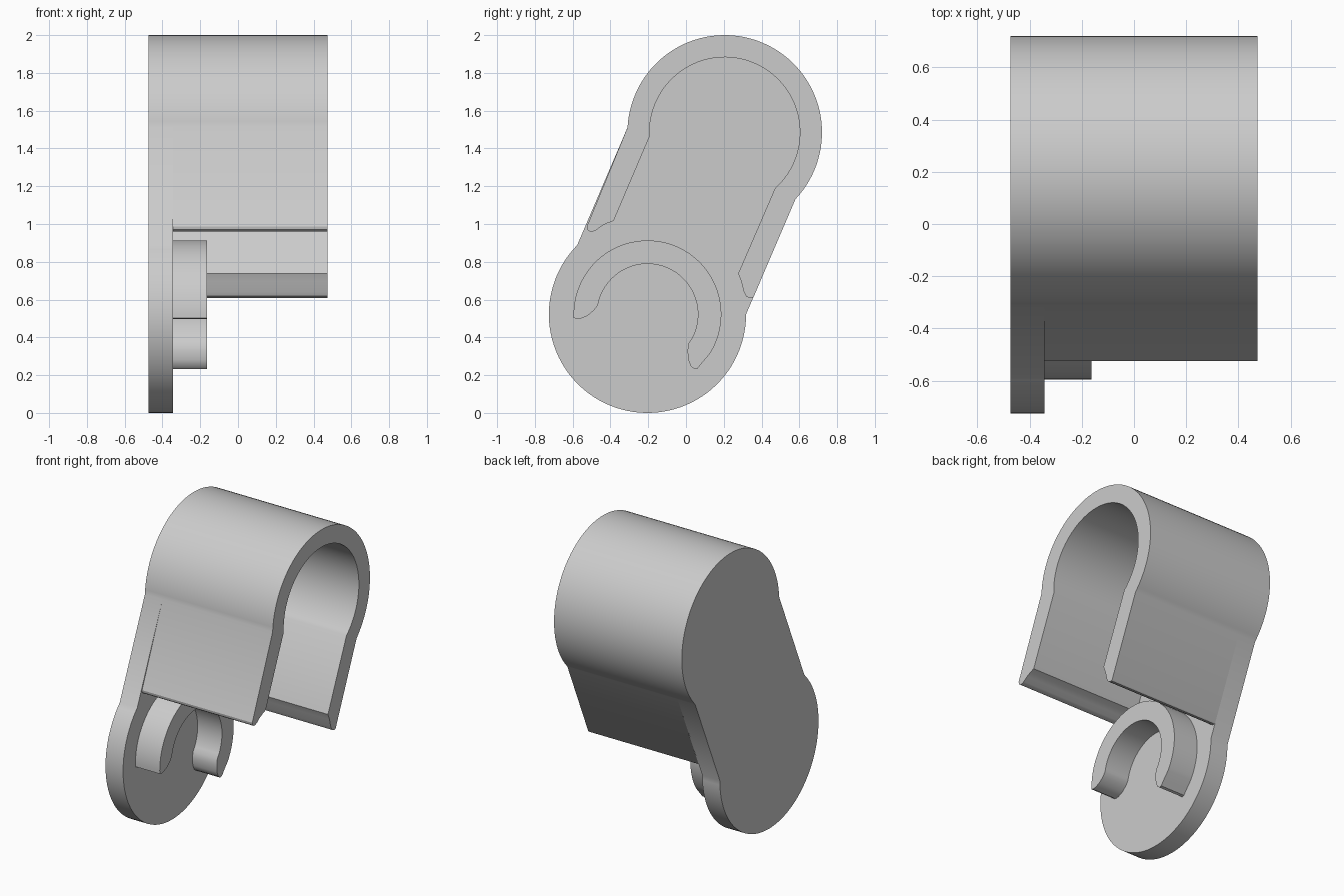
import bpy
import bmesh
from math import cos, sin, radians

cube = bpy.data.objects.get("Cube")
if cube:
    bpy.data.objects.remove(cube, do_unlink=True)

grey = bpy.data.materials.new("light grey")
grey.use_nodes = True
colour = (0.6, 0.6, 0.6, 1)
grey.diffuse_color = colour
grey.node_tree.nodes["Principled BSDF"].inputs["Base Color"].default_value = colour

UPPER = (0.205, 1.485)   # centre of the large clip (y, z)
LOWER = (-0.204, 0.522)  # centre of the round base
LEFT, FACE, RIGHT = -0.473, -0.343, 0.473


def arc(centre, radius, start, end, steps=64):
    """Points on a circle from start to end, in degrees."""
    angles = [radians(start + (end - start) * i / steps) for i in range(steps + 1)]
    return [(centre[0] + radius * cos(a), centre[1] + radius * sin(a)) for a in angles]


def extrude(name, profile, x0, x1, cap_start=True):
    """Extrude an anticlockwise (y, z) profile along x."""
    bm = bmesh.new()
    a = [bm.verts.new((x0, y, z)) for y, z in profile]
    b = [bm.verts.new((x1, y, z)) for y, z in profile]
    n = len(profile)
    for i in range(n):
        j = (i + 1) % n
        bm.faces.new((a[i], a[j], b[j], b[i]))
    bm.faces.new(b)
    if cap_start:
        bm.faces.new(a[::-1])
    mesh = bpy.data.meshes.new(name)
    bm.to_mesh(mesh)
    bm.free()
    mesh.materials.append(grey)
    obj = bpy.data.objects.new(name, mesh)
    bpy.context.collection.objects.link(obj)
    bpy.ops.object.select_all(action="DESELECT")
    obj.select_set(True)
    bpy.context.view_layer.objects.active = obj
    bpy.ops.object.shade_smooth_by_angle(angle=radians(30))
    return obj


# Back plate: two discs joined by a slanted web
outer_arc = arc(UPPER, 0.515, -43.4, 177)
extrude("back_plate", outer_arc + arc(LOWER, 0.522, 135.4, 360), LEFT, FACE)

# Large clip: a long hooked wall with rounded, bevelled lips
front_lip = [(-0.525, 0.987), (-0.522, 0.97), (-0.51, 0.961), (-0.495, 0.96),
             (-0.475, 0.968), (-0.445, 0.99), (-0.415, 1.005), (-0.383, 1.017)]
back_lip = [(0.276, 0.737), (0.293, 0.695), (0.306, 0.642), (0.318, 0.618),
            (0.335, 0.609), (0.35, 0.608), (0.358, 0.614)]
inner_arc = arc(UPPER, 0.398, 183, -48)
extrude("large_clip", outer_arc + front_lip + inner_arc + back_lip,
        FACE, RIGHT, cap_start=False)

# Small clip: a short open ring on the round base
front_tip = [(-0.593, 0.503), (-0.58, 0.497), (-0.555, 0.5), (-0.52, 0.515),
             (-0.487, 0.543), (-0.47, 0.565)]
back_tip = [(0.014, 0.37), (0.008, 0.33), (0.012, 0.28), (0.025, 0.248),
            (0.045, 0.232), (0.062, 0.236), (0.085, 0.265)]
extrude("small_clip", arc(LOWER, 0.391, -32, 183) + front_tip
        + arc(LOWER, 0.267, 168, -28) + back_tip, FACE, -0.163, cap_start=False)
